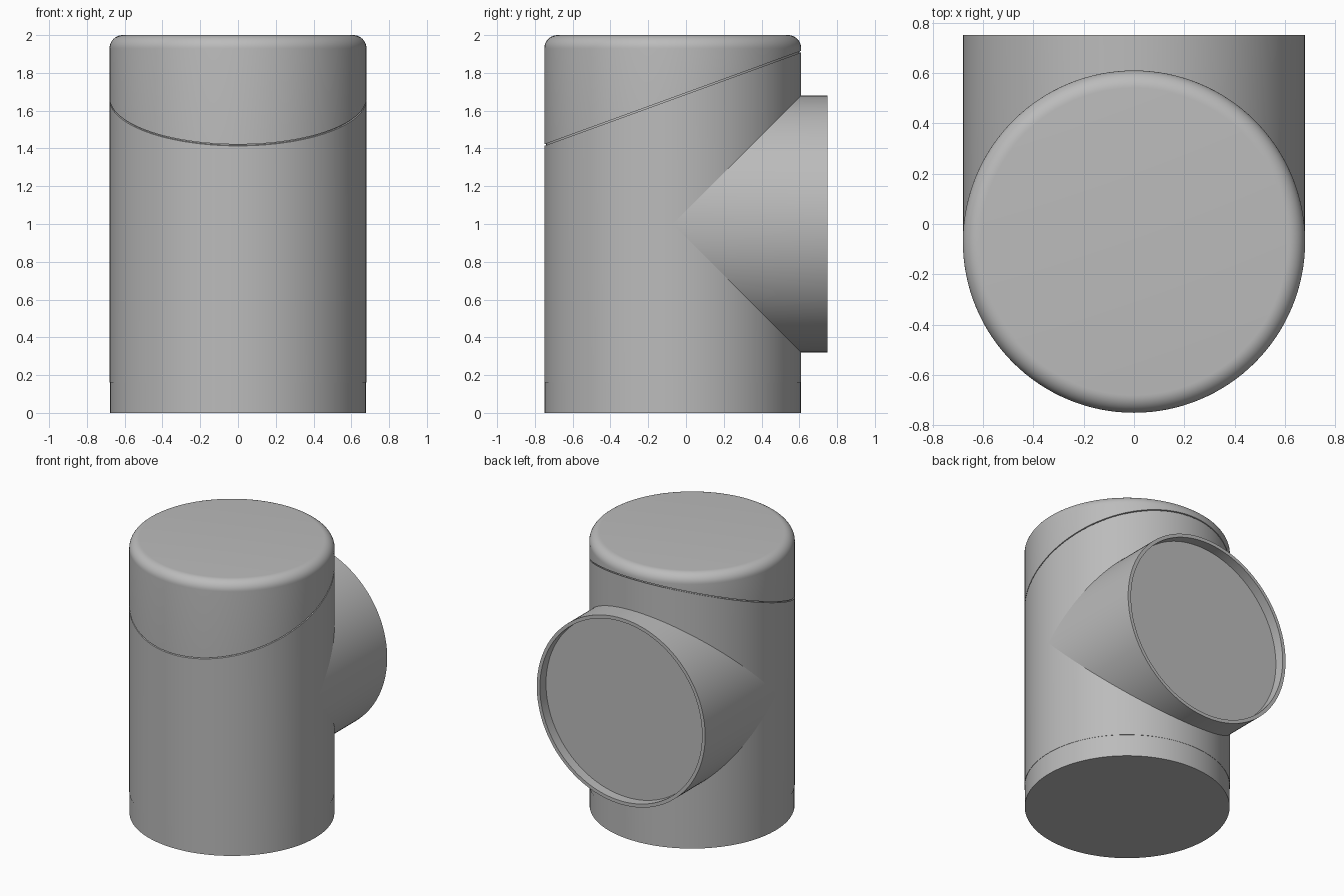
import bpy, bmesh, math

cube = bpy.data.objects.get("Cube")
if cube:
    bpy.data.objects.remove(cube)

R = 0.68          # shared radius of body and side outlet
CY = -0.07        # y of the body axis
SEGS = 128
GAP = 0.004       # half the seam width
SLOPE = math.tan(math.radians(20))

grey = bpy.data.materials.new("plain grey")
grey.use_nodes = True
colour = (0.5, 0.5, 0.5, 1)
grey.diffuse_color = colour
grey.node_tree.nodes["Principled BSDF"].inputs["Base Color"].default_value = colour


def loft(name, rings, cap_start=True, cap_end=True):
    """Skin a list of point rings into one smooth-shaded object."""
    bm = bmesh.new()
    loops = [[bm.verts.new(p) for p in ring] for ring in rings]
    for a, b in zip(loops, loops[1:]):
        for i in range(SEGS):
            j = (i + 1) % SEGS
            bm.faces.new((a[i], a[j], b[j], b[i]))
    if cap_start:
        bm.faces.new(loops[0][::-1])
    if cap_end:
        bm.faces.new(loops[-1])
    mesh = bpy.data.meshes.new(name)
    bm.to_mesh(mesh)
    bm.free()
    mesh.materials.append(grey)
    obj = bpy.data.objects.new(name, mesh)
    bpy.context.collection.objects.link(obj)
    bpy.ops.object.select_all(action="DESELECT")
    obj.select_set(True)
    bpy.context.view_layer.objects.active = obj
    bpy.ops.object.shade_smooth_by_angle(angle=math.radians(30))
    return obj


angles = [2 * math.pi * i / SEGS for i in range(SEGS)]


def level(r, z):
    return [(r * math.cos(a), CY + r * math.sin(a), z) for a in angles]


def slanted(r, offset):
    """Ring on the tilted plane of the seam."""
    z0 = 1.665 + offset
    return [(x, y, z0 + SLOPE * (y - CY)) for x, y, _ in level(r, 0)]


def outlet_ring(r, y):
    return [(-r * math.cos(a), y, 1 + r * math.sin(a)) for a in angles]


# Main body with a faint step at the foot and a tilted seam on top
foot = R - 0.002
loft("lower_body", [level(foot, 0), level(foot, 0.16), level(R, 0.16),
                    slanted(R, -GAP), slanted(R - 0.01, -GAP)])

# Cap with a rounded top edge
fillet = 0.07
bend = [math.pi / 2 * k / 10 for k in range(11)]
rounded = [level(R - fillet + fillet * math.cos(t), 2 - fillet + fillet * math.sin(t))
           for t in bend]
loft("cap", [slanted(R - 0.01, -GAP), slanted(R - 0.01, GAP), slanted(R, GAP)] + rounded)

# Side outlet, mitred onto the body, with a shallow recess in its mouth
mitre = [(-R * math.cos(a), CY + R * abs(math.sin(a)), 1 + R * math.sin(a)) for a in angles]
lip = R - 0.025
loft("side_outlet", [mitre, outlet_ring(R, 0.75), outlet_ring(lip, 0.75),
                     outlet_ring(lip, 0.68)], cap_start=False)
